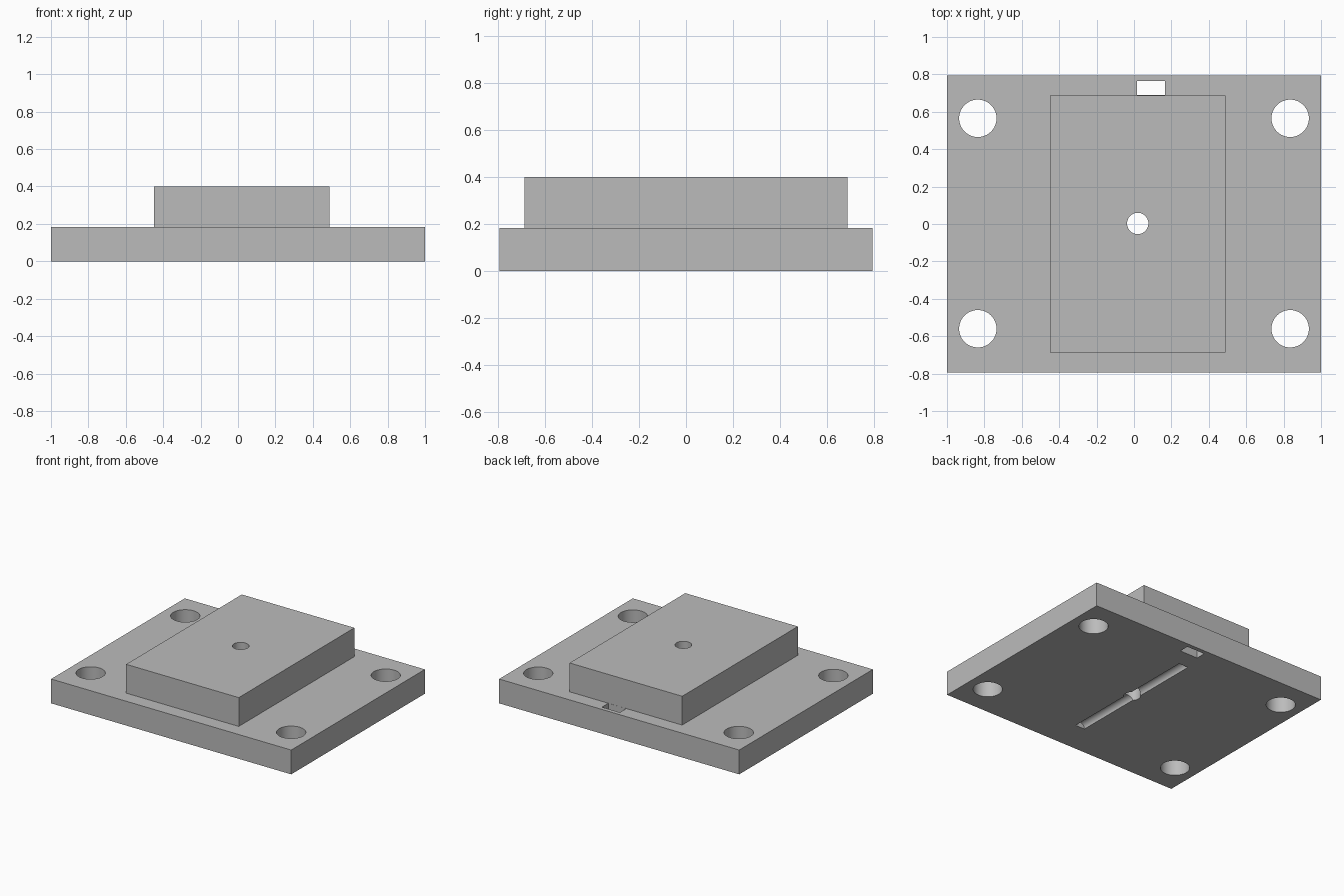
import bpy
import math

default = bpy.data.objects.get("Cube")
if default:
    bpy.data.objects.remove(default, do_unlink=True)

grey = bpy.data.materials.new("plain grey")
grey.use_nodes = True
GREY = (0.5, 0.5, 0.5, 1)
grey.diffuse_color = GREY
grey.node_tree.nodes["Principled BSDF"].inputs["Base Color"].default_value = GREY


def box(name, low, high):
    """Axis-aligned box between two corners."""
    bpy.ops.mesh.primitive_cube_add(size=1, location=[(a + b) / 2 for a, b in zip(low, high)])
    obj = bpy.context.object
    obj.name = name
    obj.scale = [b - a for a, b in zip(low, high)]
    bpy.ops.object.transform_apply(location=True, rotation=True, scale=True)
    obj.data.materials.append(grey)
    return obj


def cylinder(name, radius, depth, location, rotation=(0, 0, 0)):
    bpy.ops.mesh.primitive_cylinder_add(vertices=64, radius=radius, depth=depth,
                                        location=location, rotation=rotation)
    obj = bpy.context.object
    obj.name = name
    obj.data.materials.append(grey)
    return obj


def combine(target, tool, operation):
    """Apply a boolean and discard the tool."""
    mod = target.modifiers.new("boolean", "BOOLEAN")
    mod.operation = operation
    mod.solver = "EXACT"
    mod.object = tool
    bpy.context.view_layer.objects.active = target
    bpy.ops.object.modifier_apply(modifier=mod.name)
    bpy.data.objects.remove(tool, do_unlink=True)


# Base plate with the raised block on top
plate = box("mounting_plate", (-1, -0.795, 0), (1, 0.795, 0.183))
combine(plate, box("raised_block", (-0.45, -0.688, 0.1), (0.488, 0.688, 0.4)), "UNION")

# Four corner bolt holes
for x in (-0.835, 0.835):
    for y in (-0.56, 0.565):
        combine(plate, cylinder("bolt_hole", 0.1, 1, (x, y, 0)), "DIFFERENCE")

# Central through hole
combine(plate, cylinder("centre_hole", 0.057, 2, (0.02, 0.003, 0)), "DIFFERENCE")

# Rectangular slot behind the block
combine(plate, box("slot", (0.015, 0.689, -0.2), (0.165, 0.764, 0.3)), "DIFFERENCE")

# Half-round groove along the underside
combine(plate, cylinder("groove", 0.039, 1.1, (0.02, 0, 0), (math.pi / 2, 0, 0)), "DIFFERENCE")

# Smooth hole walls, sharp edges elsewhere
bpy.ops.object.select_all(action="DESELECT")
plate.select_set(True)
bpy.context.view_layer.objects.active = plate
bpy.ops.object.shade_smooth_by_angle(angle=math.radians(30))
